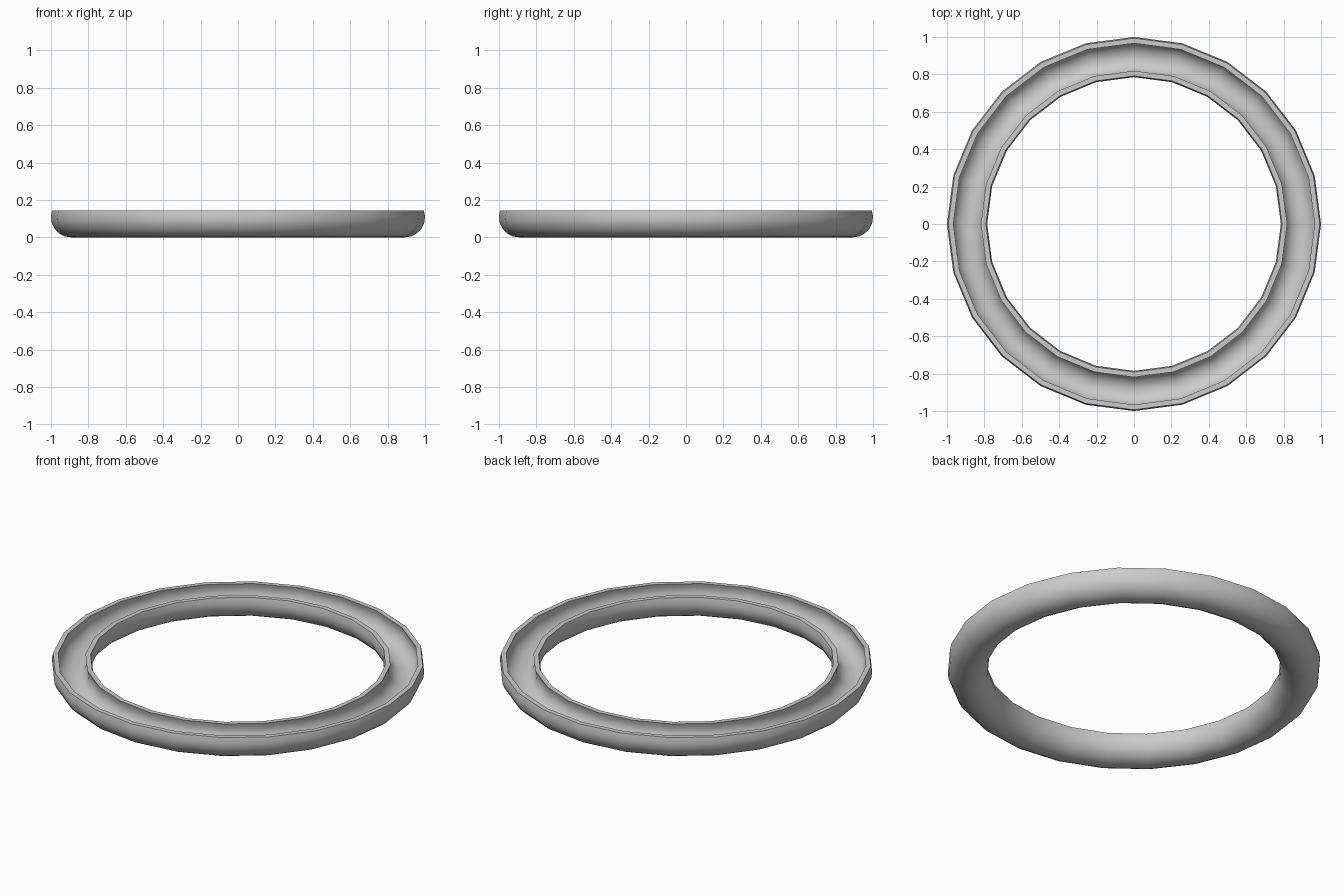
import bpy, bmesh, math

if "Cube" in bpy.data.objects:
    bpy.data.objects.remove(bpy.data.objects["Cube"])

SEGMENTS = 24          # facets around the ring
MID_R = 0.8925         # centre line of the channel
TOP_Z = 0.145          # rim height
OUTER, INNER = 0.1075, 0.0825   # outer and inner channel radii
ARC_STEPS = 12


def arc(radius):
    """Channel section from the inner rim, under the bottom, to the outer rim."""
    rise = math.asin((TOP_Z - OUTER) / radius)
    start, end = math.pi - rise, 2 * math.pi + rise
    pts = []
    for i in range(ARC_STEPS + 1):
        a = start + (end - start) * i / ARC_STEPS
        pts.append((MID_R + radius * math.cos(a), OUTER + radius * math.sin(a)))
    return pts


# Closed C-shaped section, revolved around z
profile = arc(OUTER) + arc(INNER)[::-1]
bm = bmesh.new()
rings = []
for s in range(SEGMENTS):
    t = 2 * math.pi * s / SEGMENTS
    rings.append([bm.verts.new((r * math.cos(t), r * math.sin(t), z)) for r, z in profile])
n = len(profile)
for s in range(SEGMENTS):
    a, b = rings[s], rings[(s + 1) % SEGMENTS]
    for i in range(n):
        j = (i + 1) % n
        bm.faces.new((a[i], b[i], b[j], a[j]))
bmesh.ops.recalc_face_normals(bm, faces=bm.faces)

mesh = bpy.data.meshes.new("ring_channel")
bm.to_mesh(mesh)
bm.free()
ring = bpy.data.objects.new("ring_channel", mesh)
bpy.context.collection.objects.link(ring)

# Smooth walls, crisp rim edges
bpy.context.view_layer.objects.active = ring
ring.select_set(True)
bpy.ops.object.shade_smooth_by_angle(angle=math.radians(40))
